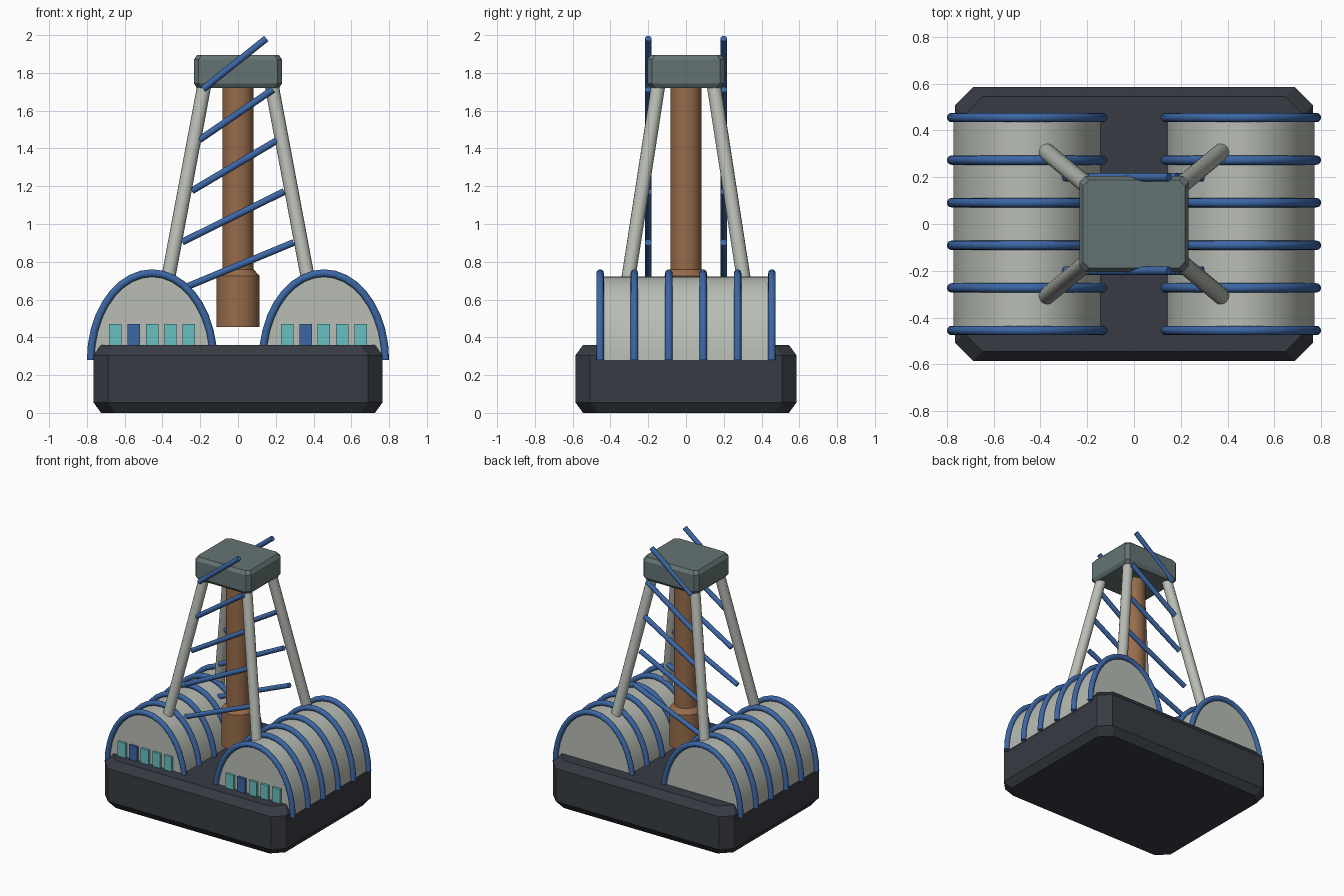
import bpy, bmesh, math
from mathutils import Vector

cube = bpy.data.objects.get("Cube")
if cube:
    bpy.data.objects.remove(cube, do_unlink=True)


def material(name, r, g, b):
    m = bpy.data.materials.new(name)
    m.use_nodes = True
    m.diffuse_color = (r, g, b, 1)
    m.node_tree.nodes["Principled BSDF"].inputs["Base Color"].default_value = (r, g, b, 1)
    return m


CHARCOAL = material("charcoal", 0.038, 0.044, 0.055)
PALE = material("pale_grey", 0.48, 0.51, 0.46)
BLUE = material("blue", 0.045, 0.135, 0.38)
TEAL = material("teal", 0.14, 0.53, 0.53)
COPPER = material("copper", 0.31, 0.15, 0.07)
SLATE = material("slate", 0.13, 0.175, 0.175)


def loft(name, rings, mat, smooth=False):
    """Skin a stack of equal-count rings and cap both ends."""
    bm = bmesh.new()
    rows = [[bm.verts.new(p) for p in ring] for ring in rings]
    n = len(rows[0])
    for a, b in zip(rows, rows[1:]):
        for i in range(n):
            j = (i + 1) % n
            bm.faces.new((a[i], a[j], b[j], b[i]))
    bm.faces.new(rows[0][::-1])
    bm.faces.new(rows[-1])
    bmesh.ops.recalc_face_normals(bm, faces=bm.faces)
    me = bpy.data.meshes.new(name)
    bm.to_mesh(me)
    bm.free()
    me.materials.append(mat)
    ob = bpy.data.objects.new(name, me)
    bpy.context.collection.objects.link(ob)
    if smooth:
        bpy.ops.object.select_all(action='DESELECT')
        ob.select_set(True)
        bpy.context.view_layer.objects.active = ob
        bpy.ops.object.shade_smooth_by_angle(angle=math.radians(40))
    return ob


def sweep(name, path, radius, mat, side, sides=12):
    """Round tube along a path; side is a vector never parallel to it."""
    pts = [Vector(p) for p in path]
    rings = []
    for i, p in enumerate(pts):
        t = (pts[min(i + 1, len(pts) - 1)] - pts[max(i - 1, 0)]).normalized()
        u = t.cross(Vector(side)).normalized()
        v = t.cross(u)
        angles = [math.tau * k / sides for k in range(sides)]
        rings.append([p + radius * (u * math.cos(a) + v * math.sin(a)) for a in angles])
    return loft(name, rings, mat, True)


def chamfered_box(name, hx, hy, z0, z1, corner, inset, drop, mat):
    """Box with cut corners and sloped top and bottom edges."""
    def outline(d, z):
        x, y, c = hx - d, hy - d, corner
        return [(x, y - c, z), (x - c, y, z), (c - x, y, z), (-x, y - c, z),
                (-x, c - y, z), (c - x, -y, z), (x - c, -y, z), (x, c - y, z)]
    return loft(name, [outline(inset, z0), outline(0, z0 + drop),
                       outline(0, z1 - drop), outline(inset, z1)], mat)


def box(name, x0, x1, y0, y1, z0, z1, mat):
    return loft(name, [[(x0, y0, z), (x1, y0, z), (x1, y1, z), (x0, y1, z)]
                       for z in (z0, z1)], mat)


def arch(cx, y, rx, rz, steps):
    return [(cx + rx * math.cos(math.pi * i / steps), y,
             0.28 + rz * math.sin(math.pi * i / steps)) for i in range(steps + 1)]


# Base plinth and tower cap
chamfered_box("base", 0.765, 0.585, 0, 0.36, 0.078, 0.04, 0.055, CHARCOAL)
chamfered_box("tower_cap", 0.234, 0.205, 1.72, 1.895, 0.025, 0.017, 0.025, SLATE)

# Two vaulted halls with ribs and front windows
for label, cx in (("right", -0.455), ("left", 0.455)):
    loft(label + "_hall", [arch(cx, y, 0.317, 0.442, 32) for y in (-0.455, 0.455)], PALE, True)
    for i in range(6):
        y = -0.455 + 0.182 * i
        sweep(f"{label}_rib_{i + 1}", arch(cx, y, 0.325, 0.46, 18), 0.02, BLUE, (0, 1, 0))
    for i in range(5):
        x = cx + 0.0975 * (i - 2)
        box(f"{label}_window_{i + 1}", x - 0.033, x + 0.033, -0.473, -0.45, 0.35, 0.47,
            BLUE if i == 1 else TEAL)

# Central column with a wider foot
profile = [(0.115, 0.455), (0.115, 0.725), (0.082, 0.76), (0.082, 1.74)]
loft("column", [[(r * math.cos(math.tau * k / 24), r * math.sin(math.tau * k / 24), z)
                 for k in range(24)] for r, z in profile], COPPER, True)

# Four splayed tower legs
for sx in (-1, 1):
    for sy in (-1, 1):
        name = ("front" if sy < 0 else "back") + ("_left" if sx > 0 else "_right") + "_leg"
        sweep(name, [(sx * 0.40, sy * 0.33, 0.55), (sx * 0.17, sy * 0.14, 1.78)],
              0.037, PALE, (0, 1, 0), 16)

# Parallel diagonal braces on the front and back of the tower
reach = [0.35, 0.295, 0.245, 0.205, 0.185, 0.15]
for label, y in (("front", -0.2), ("back", 0.2)):
    for i in range(5):
        z = 0.635 + 0.27 * i
        sweep(f"{label}_brace_{i + 1}", [(-reach[i], y, z), (reach[i + 1], y, z + 0.267)],
              0.018, BLUE, (0, 1, 0))
